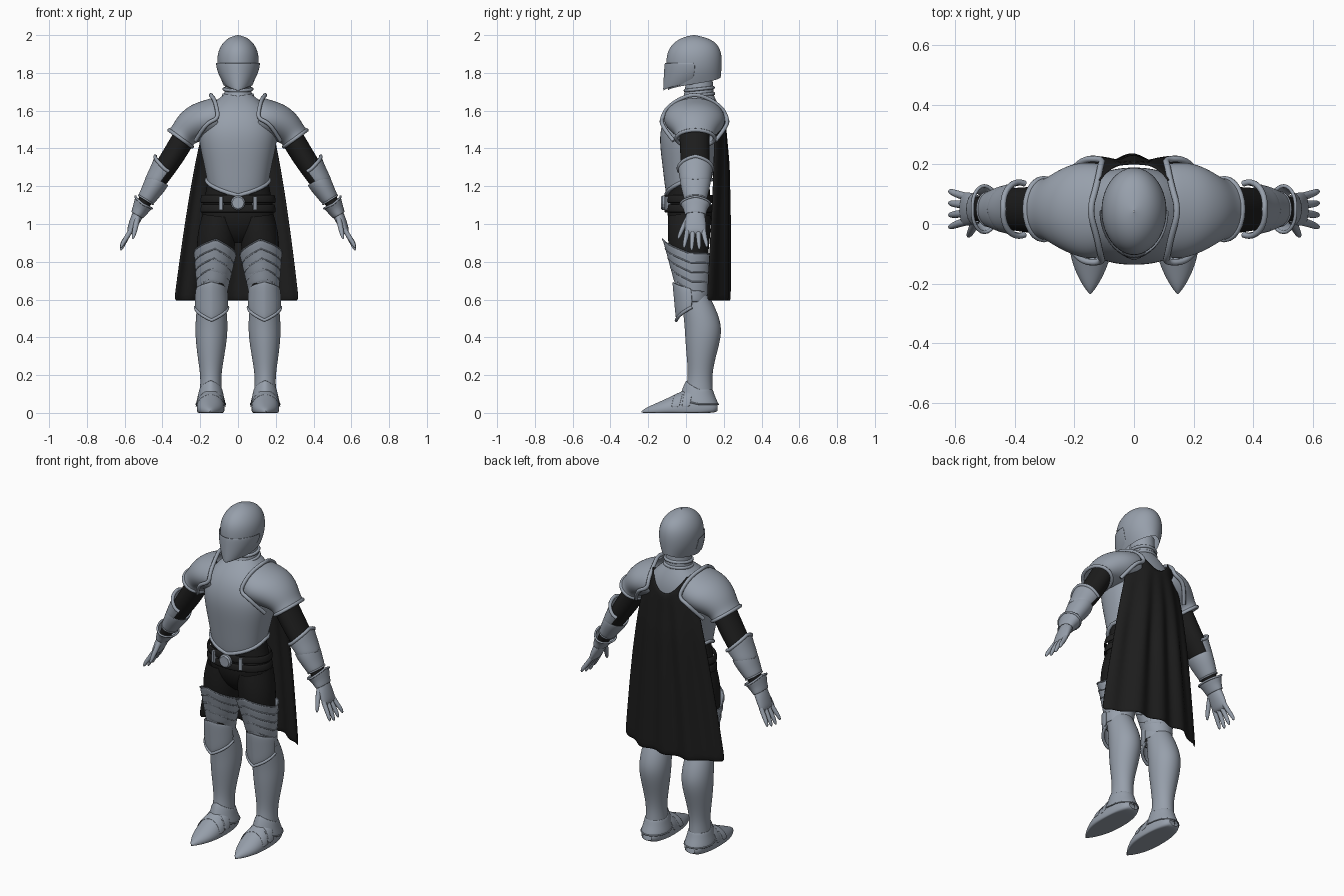
import bpy, bmesh, math
from mathutils import Vector

cube = bpy.data.objects.get("Cube")
if cube:
    bpy.data.objects.remove(cube, do_unlink=True)


def material(name, rgb):
    mat = bpy.data.materials.new(name)
    mat.use_nodes = True
    mat.diffuse_color = (*rgb, 1)
    mat.node_tree.nodes["Principled BSDF"].inputs["Base Color"].default_value = (*rgb, 1)
    return mat


STEEL = material("steel", (0.31, 0.35, 0.41))
CLOTH = material("black cloth", (0.012, 0.012, 0.012))
LEATHER = material("dark leather", (0.014, 0.014, 0.014))
Y, Z = Vector((0, 1, 0)), Vector((0, 0, 1))
FRONT, OUT, UP = -math.pi / 2, 0, math.pi / 2


def finish(name, data, mat):
    obj = bpy.data.objects.new(name, data)
    bpy.context.collection.objects.link(obj)
    data.materials.append(mat)
    return obj


def mesh_object(name, grid, mat, mirror, closed, shell=0, levels=2):
    """Skin a grid of points, one row per cross-section."""
    bm = bmesh.new()
    rows = [[bm.verts.new(p) for p in row] for row in grid]
    n = len(rows[0])
    for lo, hi in zip(rows, rows[1:]):
        for i in range(n if closed else n - 1):
            j = (i + 1) % n
            bm.faces.new((lo[i], lo[j], hi[j], hi[i]))
    bmesh.ops.recalc_face_normals(bm, faces=bm.faces)
    for f in bm.faces:
        f.smooth = True
    mesh = bpy.data.meshes.new(name)
    bm.to_mesh(mesh)
    bm.free()
    obj = finish(name, mesh, mat)
    if shell:
        mod = obj.modifiers.new("thickness", "SOLIDIFY")
        mod.thickness, mod.offset = shell, 0
    sub = obj.modifiers.new("smooth", "SUBSURF")
    sub.levels = sub.render_levels = levels
    if mirror:
        obj.modifiers.new("mirror", "MIRROR")


def sweep(name, rings, mat=STEEL, mirror=True, u=Y, n=24, th0=FRONT, arc=None,
          width=math.pi / 2, ridge=0, power=1, shell=0):
    """Rings are (x, y, z, radius across, radius along u, optional point length)."""
    centres = [Vector(r[:3]) for r in rings]
    grid = []
    for k, r in enumerate(rings):
        t = (centres[min(k + 1, len(rings) - 1)] - centres[max(k - 1, 0)]).normalized()
        v = t.cross(u).normalized()
        point = r[5] if len(r) > 5 else 0
        row = []
        for i in range(n + 1 if arc else n):
            d = arc * (2 * i / n - 1) if arc else 2 * math.pi * i / n
            away = abs((d + math.pi) % (2 * math.pi) - math.pi)
            w = max(0, 1 - away / width)
            c, s = math.cos(th0 + d), math.sin(th0 + d)
            c, s = (math.copysign(abs(q) ** power, q) for q in (c, s))
            p = centres[k] + (v * r[3] * c + u * r[4] * s) * (1 + ridge * w ** 3) + t * point * w
            p.z = max(p.z, 0)
            row.append(p)
        grid.append(row)
    mesh_object(name, grid, mat, mirror, not arc, shell)
    return grid[0], grid[-1]


def rim(name, points, r=0.009, mirror=True, cyclic=True, smooth=False):
    """Rounded steel edge bead along a line of points."""
    curve = bpy.data.curves.new(name, "CURVE")
    curve.dimensions, curve.bevel_depth, curve.bevel_resolution = "3D", r, 2
    curve.use_fill_caps = True
    sp = curve.splines.new("NURBS" if smooth else "POLY")
    sp.points.add(len(points) - 1)
    for q, p in zip(sp.points, points):
        q.co = (*p, 1)
    sp.use_cyclic_u, sp.use_smooth = cyclic, True
    if smooth:
        sp.order_u, sp.use_endpoint_u = 3, True
    obj = finish(name, curve, STEEL)
    if mirror:
        obj.modifiers.new("mirror", "MIRROR")


def spans(rows):
    """Central rings from (z, half width, front y, back y, optional point)."""
    return [(0, (f + b) / 2, z, w, (b - f) / 2, *rest) for z, w, f, b, *rest in rows]


# Helmet and visor
sweep("helmet", spans([(1.778, .08, -.092, .185, -.072), (1.825, .107, -.1, .19, -.03),
      (1.88, .112, -.1, .192), (1.93, .1, -.086, .182), (1.97, .072, -.05, .15),
      (1.992, .037, -.005, .09), (2.0, .002, .04, .045)]), mirror=False, width=math.pi, ridge=.05)
sweep("visor", spans([(1.785, .072, -.096, .17, -.085), (1.82, .106, -.102, .19, -.04),
      (1.855, .115, -.103, .195)]), mirror=False, width=math.pi, arc=1.6, ridge=.06, shell=.005)

# Neck guard
sweep("neck_guard", spans([(1.64, .09, -.03, .16), (1.69, .07, -.005, .145),
      (1.8, .065, 0, .14)]), mirror=False)
for z, w in ((1.69, .076), (1.722, .074)):
    ring = [i * math.pi / 12 for i in range(24)]
    rim("neck_ring", [(w * math.cos(a), .07 + w * math.sin(a), z - .008 * (1 - math.sin(a)))
                      for a in ring], .009, mirror=False)

# Breastplate
low, _ = sweep("breastplate", spans([(1.235, .166, -.105, .135, -.085), (1.25, .168, -.11, .14, -.07),
               (1.32, .183, -.127, .16), (1.42, .205, -.14, .18), (1.5, .213, -.138, .193),
               (1.58, .185, -.112, .19), (1.64, .135, -.065, .17), (1.685, .075, -.005, .145)]),
               mirror=False, power=.88)
rim("breastplate_rim", low, .011, mirror=False)

# Hips, belt and buckle
sweep("hips", spans([(.9, .04, -.02, .07), (.94, .13, -.065, .11), (1.02, .196, -.1, .14),
      (1.1, .188, -.1, .135), (1.2, .165, -.09, .125), (1.27, .16, -.09, .12)]), CLOTH, False)
for top in (1.155, 1.105):
    sweep("belt", spans([(top - .045, .198, -.112, .145), (top, .192, -.108, .14)]),
          LEATHER, False, shell=.012)
bpy.ops.mesh.primitive_cylinder_add(vertices=8, radius=.041, depth=.03,
                                    location=(0, -.118, 1.112), rotation=(math.pi / 2, 0, 0))
buckle = bpy.context.object
buckle.name = "belt_buckle"
buckle.data.materials.append(STEEL)
buckle.modifiers.new("soft edge", "BEVEL").width = .008
for side in (-1, 1):
    bpy.ops.mesh.primitive_cube_add(size=1, location=(side * .088, -.098, 1.11),
                                    rotation=(0, 0, side * .35))
    loop = bpy.context.object
    loop.name, loop.scale = "belt_loop", (.02, .025, .07)
    loop.data.materials.append(STEEL)

# Shoulder plates with raised inner edge
_, cuff = sweep("shoulder_plate", [(.11, .045, 1.565, .105, .155), (.155, .045, 1.555, .1, .162),
                (.21, .05, 1.538, .1, .15), (.258, .05, 1.508, .088, .122),
                (.288, .05, 1.475, .072, .1), (.304, .05, 1.453, .075, .102)], shell=.006)
rim("shoulder_cuff_rim", cuff, .010)
half = [(.125, 1.66, .085), (.112, 1.61, .15), (.105, 1.56, .172), (.16, 1.535, .175),
        (.195, 1.49, .15), (.225, 1.44, .11)]
rim("shoulder_edge_rim", [(x, .045 - d, z) for x, z, d in reversed(half)] + [(.15, .045, 1.69)]
    + [(x, .045 + d, z) for x, z, d in half], .011, cyclic=False, smooth=True)

# Arms: sleeve, elbow guard, forearm plate, wrist cuff
sweep("sleeve", [(.23, .045, 1.56, .06, .08), (.3, .045, 1.43, .062, .08), (.36, .048, 1.335, .06, .077),
      (.41, .05, 1.26, .055, .072), (.5, .05, 1.11, .037, .045), (.53, .05, 1.05, .025, .04)], CLOTH)
top, _ = sweep("elbow_guard", [(.388, .05, 1.292, .078, .09, -.03), (.405, .05, 1.265, .067, .084, -.01),
               (.43, .05, 1.225, .058, .078, .03)], th0=OUT, arc=1.9, shell=.006)
rim("elbow_guard_rim", top, .010, cyclic=False)
_, end = sweep("forearm_plate", [(.422, .05, 1.238, .061, .08, -.02), (.442, .05, 1.203, .058, .076),
               (.465, .05, 1.165, .05, .066), (.488, .05, 1.128, .044, .056)], th0=OUT, shell=.006)
rim("forearm_rim", end, .005)
top, _ = sweep("wrist_cuff", [(.503, .05, 1.105, .053, .078, -.02), (.515, .05, 1.08, .042, .06),
               (.535, .05, 1.045, .033, .054)], th0=OUT, shell=.005)
rim("wrist_cuff_rim", top, .006)

# Hands
sweep("palm", [(.523, .05, 1.065, .03, .045), (.54, .05, 1.03, .03, .055), (.56, .05, .985, .024, .058),
      (.573, .05, .955, .018, .056), (.58, .05, .945, .002, .03)], n=16)
for j in range(4):
    k, short = j - 1.5, .012 * abs(j - 1.3)
    sweep("finger", [(.565, .05 + k * .028, .97, .014, .015), (.592, .05 + k * .033, .925, .014, .014),
          (.61, .05 + k * .038, .883 + short, .012, .012),
          (.619, .05 + k * .04, .861 + short, .008, .008), (.621, .05 + k * .04, .857 + short, .001, .001)], n=8)
sweep("thumb", [(.53, .02, 1.045, .016, .02), (.54, -.01, .995, .016, .016), (.55, -.03, .95, .013, .013),
      (.556, -.04, .925, .008, .008), (.557, -.041, .92, .001, .001)], n=8)

# Thighs with layered pointed plates
sweep("thigh", [(.1, .02, 1.04, .09, .115), (.112, .015, .95, .103, .115), (.12, .015, .85, .101, .105),
      (.13, .02, .72, .08, .085), (.138, .03, .58, .068, .07)], CLOTH)
for i in range(5):
    x, z, s = .122 + .004 * i, .84 - .05 * i, 1 - .075 * i
    _, top = sweep("thigh_lame", [(x + .004, .025 + .005 * i, z - .075, .096 * s, .103 * s, .03),
                   (x + .002, .02 + .005 * i, z - .035, .104 * s, .11 * s, .06),
                   (x, .015 + .005 * i, z, .112 * s, .118 * s, .08)], ridge=.08, shell=.006)
    rim("thigh_lame_edge", top, .004)

# Knees and greaves
sweep("knee_band", [(.14, .035, .585, .078, .078), (.14, .035, .65, .08, .078)], shell=.008)
low, _ = sweep("knee_cap", [(.14, .03, .56, .085, .075, -.07), (.14, .03, .61, .085, .083, -.02),
               (.14, .025, .66, .08, .085, .04)], arc=1.6, ridge=.08, shell=.008)
rim("knee_cap_rim", low, .009, cyclic=False)
sweep("greave", [(.14, .045, .63, .068, .072), (.14, .072, .55, .08, .088), (.14, .093, .46, .087, .098),
      (.142, .09, .38, .083, .092), (.144, .08, .28, .068, .073), (.144, .075, .19, .054, .062),
      (.144, .07, .12, .058, .072), (.144, .068, .05, .062, .08)], ridge=.03)

# Armoured shoes
shoe = [(.144, .168, .03, .03, .02), (.144, .15, .03, .055, .05), (.144, .08, .03, .07, .1),
        (.144, .02, .03, .074, .108), (.145, -.05, .025, .075, .076), (.146, -.11, .02, .069, .053),
        (.147, -.17, .012, .046, .034), (.147, -.215, .008, .02, .018), (.147, -.235, .005, .002, .004)]
sweep("shoe", shoe, u=Z)
for y, wide, tall in ((.02, .078, .112), (-.035, .079, .088)):
    sweep("shoe_lame", [(.145, y, .025, wide, tall, -.03), (.145, y - .045, .024, wide - .003, tall - .018, -.02)],
          u=Z, th0=UP, arc=1.5, ridge=.03, shell=.004)
low, _ = sweep("ankle_plate", [(.144, .072, .045, .078, .1, .035), (.144, .07, .09, .066, .08, .05),
               (.144, .072, .125, .059, .068, .05)], ridge=.06, shell=.005)
rim("ankle_plate_rim", low, .004)

# Cape with scooped neck, soft folds and sides that wrap forward
cape = []
for r in range(17):
    v = r / 16
    row = []
    for c in range(41):
        s = c / 20 - 1
        start = 1.555 + .115 * s * s
        z = start + (.592 - start) * v
        half_width = .112 + .218 * v ** .6
        fold = .013 * min(1, v * 2) * math.cos(2 * math.pi * s * 2.1)
        y = .203 + .016 * min(1, v * 4) + fold - (.06 + .06 * v) * abs(s) ** 3
        row.append((s * half_width - .008 * v, y, z))
    cape.append(row)
mesh_object("cape", cape, CLOTH, False, False, .012, 1)
